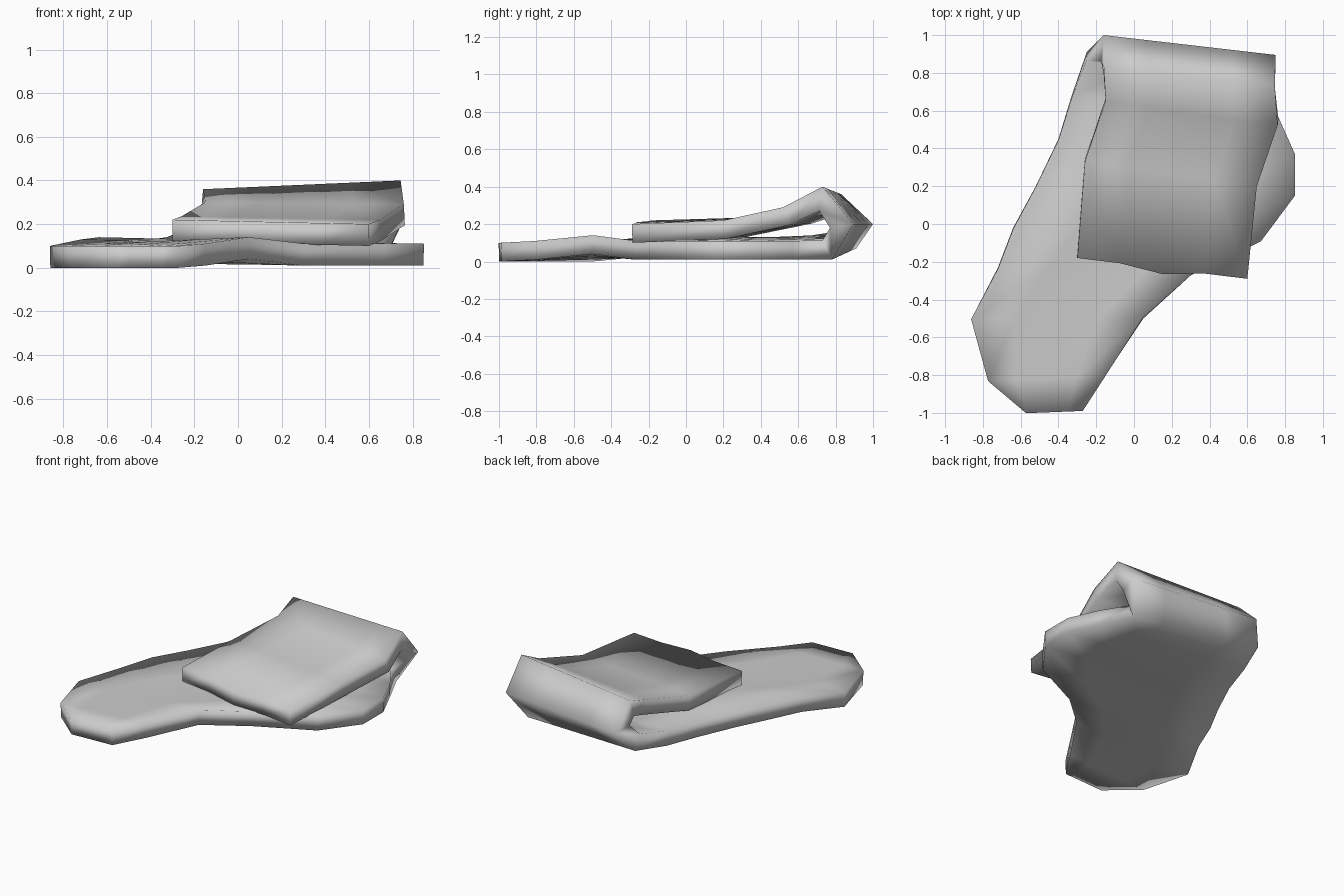
import bpy
import bmesh
from mathutils import Vector

if "Cube" in bpy.data.objects:
    bpy.data.objects.remove(bpy.data.objects["Cube"])

grey = bpy.data.materials.new("plain grey")
grey.use_nodes = True
colour = (0.6, 0.6, 0.6, 1)
grey.diffuse_color = colour
grey.node_tree.nodes["Principled BSDF"].inputs["Base Color"].default_value = colour

THICKNESS = 0.1
COLUMNS = 4

# Outer skin as pairs of edge points: sole from toe to heel
sole = [
    ((-.57, -1, 0), (-.27, -.985, 0)),
    ((-.77, -.83, 0), (-.15, -.8, .01)),
    ((-.86, -.5, 0), (.05, -.5, .04)),
    ((-.72, -.23, .03), (.3, -.27, .01)),
    ((-.64, -.02, .04), (.67, -.09, .01)),
    ((-.52, .2, .035), (.85, .15, .01)),
    ((-.4, .45, .03), (.85, .37, .01)),
    ((-.33, .68, .04), (.76, .57, .01)),
    ((-.25, .91, .07), (.66, .78, .01)),
]
# Fold round the heel, then the flap lying forward over the sole
flap = [
    ((-.16, 1, .2), (.75, .895, .2)),
    ((-.16, .83, .36), (.745, .73, .4)),
    ((-.15, .65, .3), (.76, .52, .29)),
    ((-.26, .33, .235), (.65, .2, .22)),
    ((-.3, -.18, .22), (.6, -.29, .2)),
]

# Loft the sheet between the two edges
bm = bmesh.new()
rows = []
for left, right in sole + flap:
    a, b = Vector(left), Vector(right)
    rows.append([bm.verts.new(a.lerp(b, i / COLUMNS)) for i in range(COLUMNS + 1)])
for lower, upper in zip(rows, rows[1:]):
    for i in range(COLUMNS):
        bm.faces.new((lower[i], upper[i], upper[i + 1], lower[i + 1]))
# Slight bow in the front edge of the flap
rows[-1][COLUMNS // 2].co.y -= .03
mesh = bpy.data.meshes.new("folded_sole")
bm.to_mesh(mesh)
bm.free()

obj = bpy.data.objects.new("folded_sole", mesh)
bpy.context.collection.objects.link(obj)
mesh.materials.append(grey)
mesh.shade_smooth()

# Thicken inwards
solid = obj.modifiers.new("thickness", "SOLIDIFY")
solid.thickness = THICKNESS
solid.offset = -1
solid.use_even_offset = True
